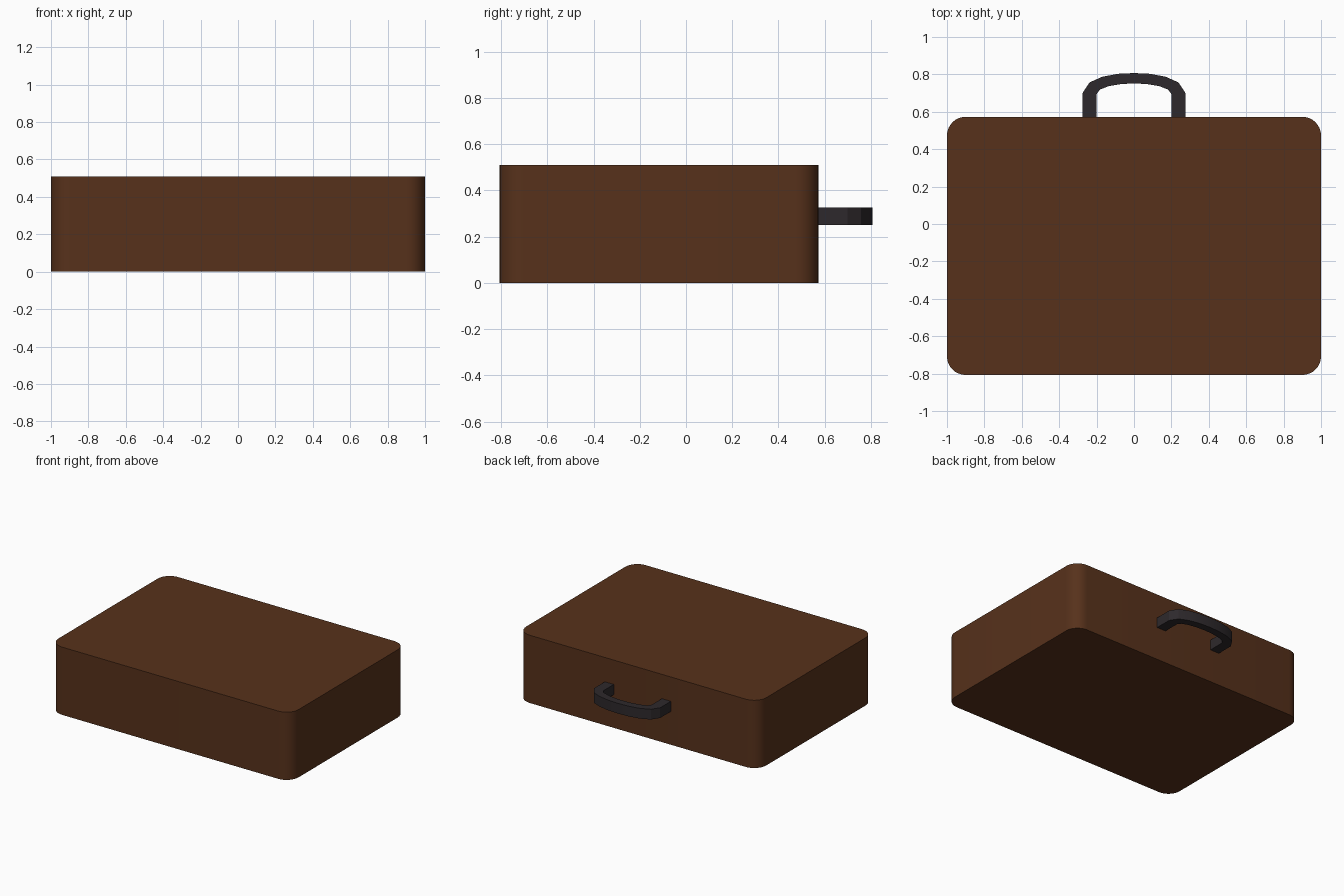
import bpy, math

if "Cube" in bpy.data.objects:
    bpy.data.objects.remove(bpy.data.objects["Cube"])


def material(name, rgb):
    m = bpy.data.materials.new(name)
    m.diffuse_color = (*rgb, 1)
    m.use_nodes = True
    m.node_tree.nodes["Principled BSDF"].inputs["Base Color"].default_value = m.diffuse_color
    return m


def prism(name, outline, z0, z1, mat, angle):
    """Extrude a counter-clockwise xy outline from z0 to z1."""
    n = len(outline)
    verts = [(x, y, z) for z in (z0, z1) for x, y in outline]
    faces = [tuple(reversed(range(n))), tuple(range(n, 2 * n))]
    faces += [(i, (i + 1) % n, n + (i + 1) % n, n + i) for i in range(n)]
    me = bpy.data.meshes.new(name)
    me.from_pydata(verts, [], faces)
    me.materials.append(mat)
    ob = bpy.data.objects.new(name, me)
    bpy.context.collection.objects.link(ob)
    bpy.ops.object.select_all(action='DESELECT')
    ob.select_set(True)
    bpy.context.view_layer.objects.active = ob
    bpy.ops.object.shade_smooth_by_angle(angle=math.radians(angle))
    return ob


leather = material("brown_leather", (0.095, 0.031, 0.011))
grip = material("dark_grip", (0.027, 0.022, 0.025))

# Case body: rounded rectangle
X, Y0, Y1, R, SEG = 1.0, -0.807, 0.573, 0.1, 8
corners = [(X - R, Y1 - R), (R - X, Y1 - R), (R - X, Y0 + R), (X - R, Y0 + R)]
body = []
for k, (cx, cy) in enumerate(corners):
    for s in range(SEG + 1):
        a = math.pi / 2 * (k + s / SEG)
        body.append((cx + R * math.cos(a), cy + R * math.sin(a)))
prism("case_body", body, 0, 0.51, leather, 30)

# Carry handle: flat arched strap, half profile mirrored in x
outer = [(0.275, 0.565), (0.275, 0.70), (0.238, 0.757), (0.17, 0.787), (0.087, 0.803)]
inner = [(0.2, 0.565), (0.2, 0.695), (0.182, 0.719), (0.135, 0.737), (0.07, 0.748)]


def arch(half, mid):
    return half + [(0, mid)] + [(-x, y) for x, y in reversed(half)]


strap = arch(outer, 0.807) + arch(inner, 0.752)[::-1]
prism("carry_handle", strap, 0.25, 0.327, grip, 30)
